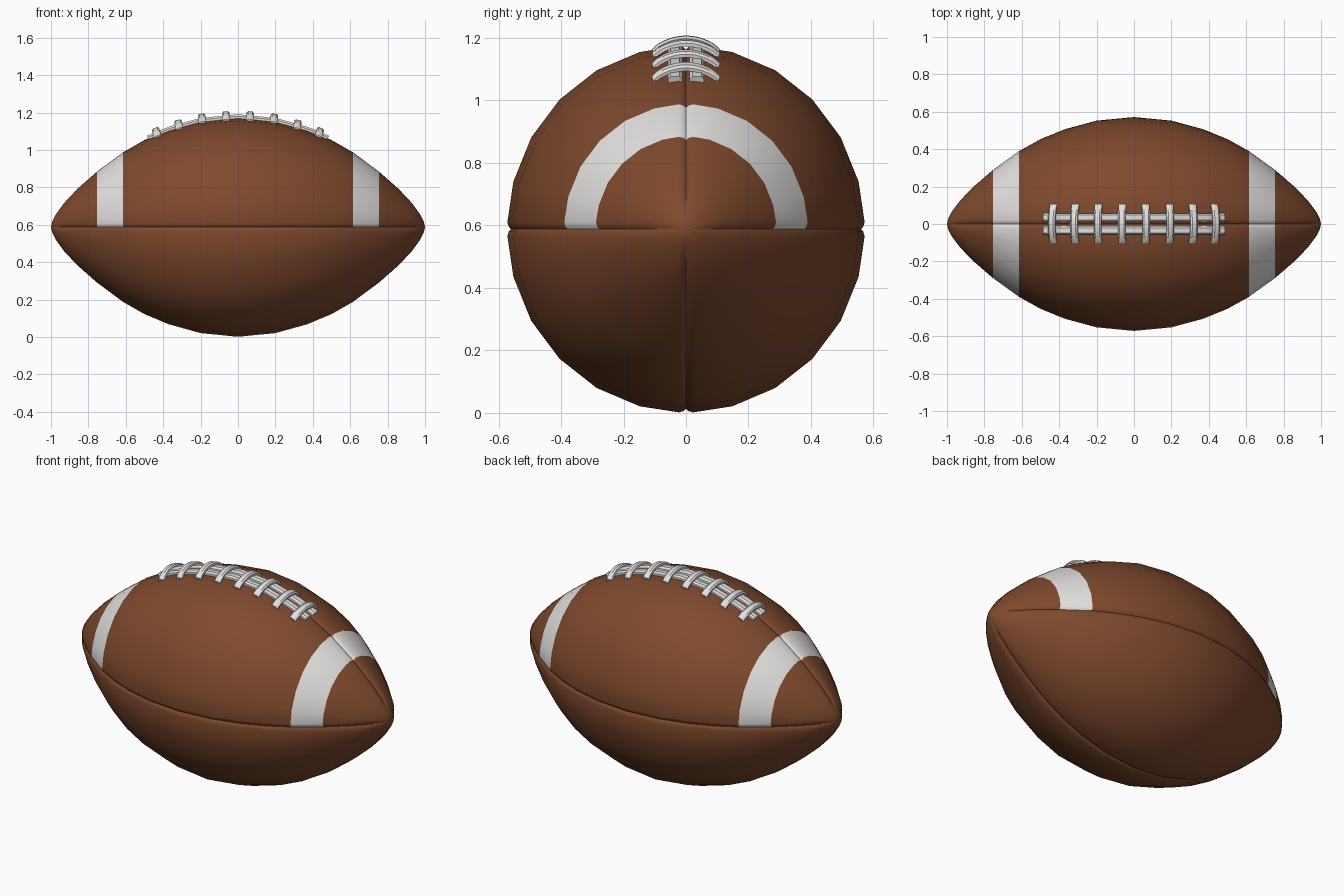
import bpy, bmesh, math
from mathutils import Vector

if "Cube" in bpy.data.objects:
    bpy.data.objects.remove(bpy.data.objects["Cube"])

ZC, ZS = 0.588, 1.026          # centre height, slight vertical stretch
PROFILE = [(0, .572), (.2, .553), (.37, .507), (.5, .454), (.615, .39), (.755, .289),
           (.86, .199), (.93, .127), (.975, .066), (.993, .03)]


def material(name, rgb):
    m = bpy.data.materials.new(name)
    m.diffuse_color = (*rgb, 1)
    m.use_nodes = True
    m.node_tree.nodes["Principled BSDF"].inputs["Base Color"].default_value = m.diffuse_color
    return m


leather = material("brown leather", (.21, .066, .026))
white = material("off white", (.76, .75, .74))


def make_object(name, bm, mats, angle):
    bmesh.ops.recalc_face_normals(bm, faces=bm.faces)
    me = bpy.data.meshes.new(name)
    bm.to_mesh(me)
    bm.free()
    for m in mats:
        me.materials.append(m)
    ob = bpy.data.objects.new(name, me)
    bpy.context.collection.objects.link(ob)
    bpy.ops.object.select_all(action='DESELECT')
    ob.select_set(True)
    bpy.context.view_layer.objects.active = ob
    bpy.ops.object.shade_smooth_by_angle(angle=math.radians(angle))
    return ob


def ring(r):
    """Cross-section with a narrow groove at each of the four seams."""
    e = min(.022 / r, .2)
    depth = min(.012, .12 * r)
    pts = []
    for q in range(4):
        steps = [(0, depth), (e * .35, depth * .4), (e, 0)]
        steps += [(math.radians(15 * k), 0) for k in range(1, 6)]
        steps += [(math.pi / 2 - e, 0), (math.pi / 2 - e * .35, depth * .4)]
        for a, d in steps:
            a += q * math.pi / 2
            pts.append(((r - d) * math.cos(a), (r - d) * math.sin(a) * ZS))
    return pts


# Ball: lofted rings from tip to tip, stripes coloured on the upper half
bm = bmesh.new()
stations = [(-x, r) for x, r in reversed(PROFILE[1:])] + PROFILE
loops = [[bm.verts.new((x, y, ZC + z)) for y, z in ring(r)] for x, r in stations]
n = len(loops[0])
for a, b in zip(loops, loops[1:]):
    for i in range(n):
        bm.faces.new((a[i], a[(i + 1) % n], b[(i + 1) % n], b[i]))
for loop, x in ((loops[0], -1), (loops[-1], 1)):
    tip = bm.verts.new((x, 0, ZC))
    for i in range(n):
        bm.faces.new((loop[i], loop[(i + 1) % n], tip))
for f in bm.faces:
    c = f.calc_center_median()
    f.material_index = int(c.z > ZC and .615 < abs(c.x) < .755)
make_object("ball", bm, [leather, white], 60)


# Laces
def surface(x, y):
    ax = abs(x)
    for (x0, r0), (x1, r1) in zip(PROFILE, PROFILE[1:]):
        if ax <= x1:
            r = r0 + (r1 - r0) * (ax - x0) / (x1 - x0)
            break
    return Vector((x, y, ZC + ZS * math.sqrt(r * r - y * y)))


def normal(x, y):
    d = .08
    return (surface(x + d, y) - surface(x - d, y)).cross(
        surface(x, y + d) - surface(x, y - d)).normalized()


def strap(name, path, side_of, width, thick):
    """Flat cord with chamfered top along (point, normal) pairs."""
    section = [(-.5, 0), (-.5, .6), (-.3, 1), (.3, 1), (.5, .6), (.5, 0)]
    bm = bmesh.new()
    rows = []
    for p, nrm in path:
        side = side_of(nrm)
        rows.append([bm.verts.new(p + side * (u * width) + nrm * (v * thick)) for u, v in section])
    k = len(section)
    for a, b in zip(rows, rows[1:]):
        for i in range(k):
            bm.faces.new((a[i], a[(i + 1) % k], b[(i + 1) % k], b[i]))
    bm.faces.new(rows[0])
    bm.faces.new(rows[-1])
    make_object(name, bm, [white], 40)


for label, y in (("front", -.034), ("back", .034)):
    path = []
    for i in range(25):
        x = -.48 + .96 * i / 24
        nrm = normal(x, y)
        path.append((surface(x, y) - nrm * .008, nrm))
    strap("long_lace_" + label, path, lambda v: Vector((0, 1, 0)), .046, .025)

for i, ax in enumerate((.063, .19, .313, .43)):
    for sgn, label in ((-1, "left"), (1, "right")):
        x = sgn * ax
        nrm = normal(x, 0)
        along = Vector((0, 1, 0)).cross(nrm).normalized()
        path = []
        for j in range(13):
            t = -1 + j / 6
            lift = -.012 + .032 * (1 - t * t) ** .8 if abs(t) < 1 else -.012
            tilt = (nrm + Vector((0, t * .3, 0))).normalized()
            path.append((surface(x, t * .103) + nrm * lift, tilt))
        strap("cross_lace_%s_%d" % (label, i + 1), path, lambda v, s=along: s, .04, .018)
